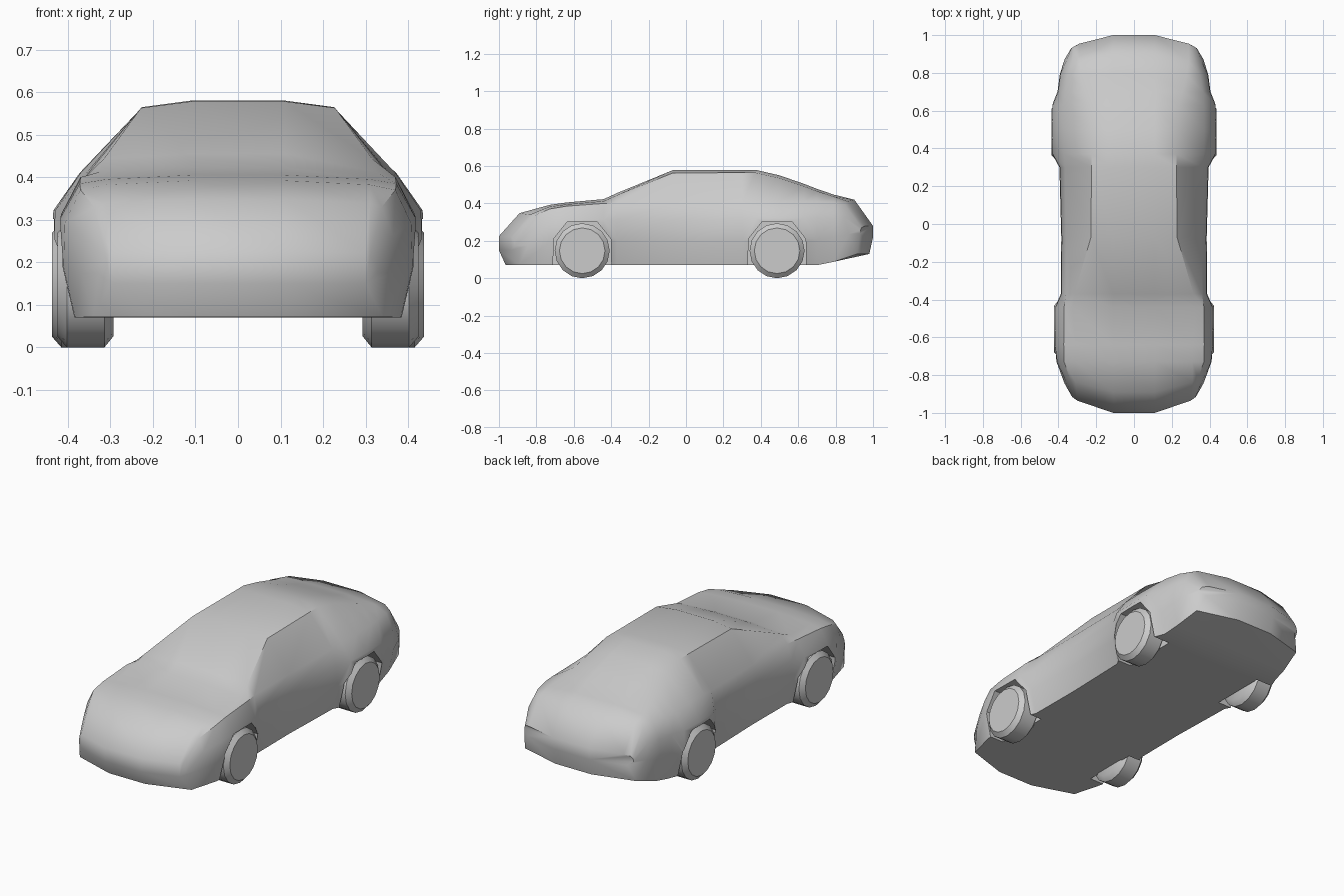
import bpy, bmesh
from math import pi, sin, cos

if "Cube" in bpy.data.objects:
    bpy.data.objects.remove(bpy.data.objects["Cube"])

# Body stations: y, floor z, shoulder half-width, belt half-width, belt z,
# top-edge half-width, top z, then optional lean (y shift towards top) and plan curvature
STATIONS = [
    (-1.0, .15, .325, .31, .212, .30, .225, 0, 1.8),
    (-.965, .072, .365, .338, .33, .31, .348, .075, 1.4),
    (-.73, .07, .407, .37, .37, .31, .392),
    (-.64, .07, .418, .372, .385, .31, .405),
    (-.44, .07, .415, .37, .40, .325, .423),
    (-.37, .07, .384, .36, .40, .315, .455),
    (-.07, .07, .382, .36, .40, .228, .578),
    (.30, .07, .392, .365, .40, .225, .58),
    (.37, .07, .43, .37, .41, .225, .58),
    (.50, .07, .434, .372, .41, .225, .55),
    (.63, .07, .43, .37, .41, .24, .505),
    (.70, .07, .402, .365, .41, .255, .478),
    (.79, .088, .39, .35, .405, .28, .447),
    (.98, .13, .365, .33, .395, .29, .42, -.08, -1.2),
    (1.0, .22, .33, .32, .27, .29, .28, 0, -1.4),
]


def new_object(name, bm):
    bmesh.ops.recalc_face_normals(bm, faces=bm.faces)
    me = bpy.data.meshes.new(name)
    bm.to_mesh(me)
    bm.free()
    ob = bpy.data.objects.new(name, me)
    bpy.context.collection.objects.link(ob)
    return ob


def smooth(ob, angle):
    bpy.ops.object.select_all(action='DESELECT')
    ob.select_set(True)
    bpy.context.view_layer.objects.active = ob
    bpy.ops.object.shade_smooth_by_angle(angle=angle)


def section(y, zb, ws, wc, zc, wt, zt, lean=0, curve=0):
    h = zc - zb
    half = [(.11, zb), (ws - .025, zb), (ws + .003, zb + .4 * h), (ws, zb + .74 * h),
            (wc, zc), (wt, zt - .03 * (zt - zb)), (.11, zt)]
    pts = [(x, y + lean * (z - zb) / (zt - zb) + curve * max(0, x - .11) ** 2, z)
           for x, z in half]
    return pts + [(-x, yy, z) for x, yy, z in reversed(pts)]


# Body shell lofted through the stations
bm = bmesh.new()
rings = [[bm.verts.new(p) for p in section(*s)] for s in STATIONS]
n = len(rings[0])
for a, b in zip(rings, rings[1:]):
    for i in range(n):
        j = (i + 1) % n
        bm.faces.new((a[i], a[j], b[j], b[i]))
for r in (rings[0], rings[-1]):
    bm.faces.new(r[:7])
    bm.faces.new(r[7:])
    bm.faces.new((r[0], r[6], r[7], r[13]))
bmesh.ops.triangulate(bm, faces=[f for f in bm.faces if len(f.verts) > 4])
body = new_object("car_body", bm)

# Wheel arches cut from the body, and the wheels inside them
ARCH = [(-.157, .0), (-.153, .21), (-.08, .302), (.08, .302), (.153, .21), (.157, .0)]
TYRE = [(.305, .0), (.305, .12), (.327, .147), (.415, .147), (.437, .122), (.439, .0)]
SIDES = 16
for axle, yc, inset in (("front", -.555, .013), ("rear", .487, 0)):
    for side, s in (("right", 1), ("left", -1)):
        bm = bmesh.new()
        f = bm.faces.new([bm.verts.new((s * .3, yc + y, z)) for y, z in ARCH])
        ext = bmesh.ops.extrude_face_region(bm, geom=[f])
        moved = [v for v in ext["geom"] if isinstance(v, bmesh.types.BMVert)]
        bmesh.ops.translate(bm, verts=moved, vec=(s * .3, 0, 0))
        if len(bm.faces) == 7:
            bm.faces.new([v for v in bm.verts if abs(v.co.x) < .31])
        cutter = new_object(f"{axle}_{side}_arch_cutter", bm)
        cutter.hide_render = True
        cutter.hide_set(True)
        mod = body.modifiers.new("arch", 'BOOLEAN')
        mod.operation = 'DIFFERENCE'
        mod.solver = 'EXACT'
        mod.object = cutter

        bm = bmesh.new()
        loops = [[bm.verts.new((s * (x - inset), yc + r * sin(2 * pi * k / SIDES),
                                .147 + r * cos(2 * pi * k / SIDES))) for k in range(SIDES)]
                 for x, r in TYRE[1:-1]]
        for a, b in zip(loops, loops[1:]):
            for i in range(SIDES):
                j = (i + 1) % SIDES
                bm.faces.new((a[i], a[j], b[j], b[i]))
        bm.faces.new(loops[0])
        bm.faces.new(loops[-1])
        smooth(new_object(f"{axle}_{side}_wheel", bm), .7)

smooth(body, .7)
